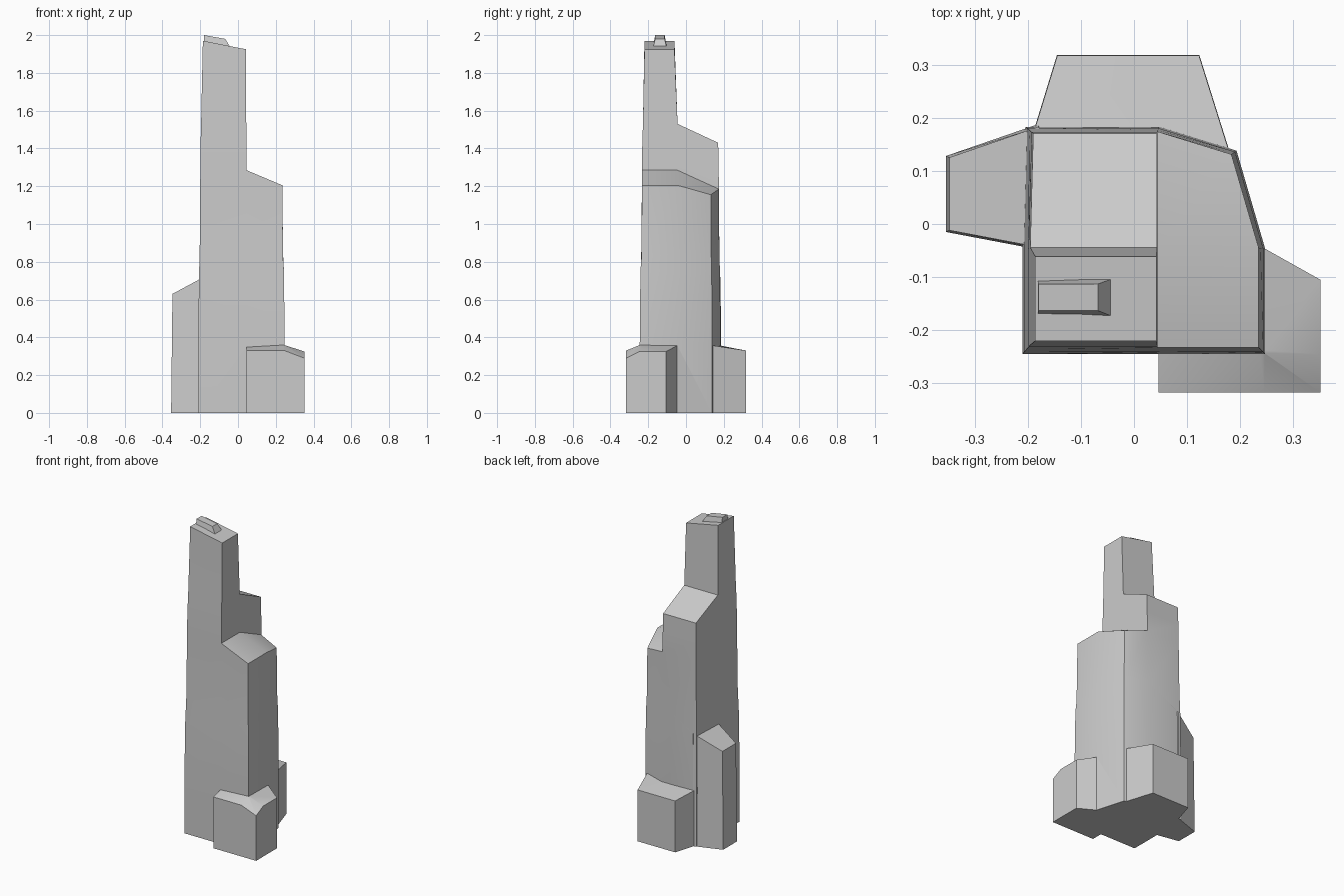
import bpy, bmesh

if "Cube" in bpy.data.objects:
    bpy.data.objects.remove(bpy.data.objects["Cube"])


def make_object(name, bm):
    bmesh.ops.recalc_face_normals(bm, faces=bm.faces[:])
    me = bpy.data.meshes.new(name)
    bm.to_mesh(me)
    bm.free()
    ob = bpy.data.objects.new(name, me)
    bpy.context.collection.objects.link(ob)
    return ob


def bridge(bm, low, high):
    n = len(low)
    for i in range(n):
        j = (i + 1) % n
        bm.faces.new((low[i], low[j], high[j], high[i]))


def block(name, outline, peak, taper=0.985):
    """Rock buttress: vertical sides and a roof fanned out from its peak."""
    bm = bmesh.new()
    px, py, pz = peak
    low = [bm.verts.new((x, y, 0)) for x, y, z in outline]
    high = [bm.verts.new((px + (x - px) * taper, py + (y - py) * taper, z))
            for x, y, z in outline]
    bridge(bm, low, high)
    bm.faces.new(low[::-1])
    top = bm.verts.new(peak)
    n = len(high)
    for i in range(n):
        bm.faces.new((high[i], high[(i + 1) % n], top))
    return make_object(name, bm)


# Column footprint corners; each ring scales these inwards as it rises
PLAN = dict(a=(-.21, -.245), g=(.047, -.245), b=(.247, -.245), c=(.247, -.047),
            d=(.193, .138), e=(.047, .183), f=(-.204, .183), m=(-.21, -.048),
            k=(.047, -.048))
bm = bmesh.new()


def ring(names, scale, heights):
    return [bm.verts.new((PLAN[n][0] * scale, PLAN[n][1] * scale, z))
            for n, z in zip(names, heights)]


# Lower column with the faceted right side
names = "agbcdefm"
levels = [(1.0, [0] * 8),
          (1.0, [.36] * 8),
          (.985, [.71, .735, .75, .75, .75, .73, .71, .71]),
          (.965, [.868, .845, .82, .845, .84, .845, .868, .868]),
          (.95, [1.285, 1.285, 1.205, 1.205, 1.155, 1.185, 1.185, 1.285])]
prev = None
for scale, heights in levels:
    cur = ring(names, scale, heights)
    if prev:
        bridge(bm, prev, cur)
    else:
        bm.faces.new(cur[::-1])
    prev = cur

# Sloping right shoulder
a, g, b, c, d, e, f, m = prev
k = ring("k", .95, [1.285])[0]
bm.faces.new((g, b, c, k))
bm.faces.new((k, c, d, e))

# Middle tower, ending in the sloping rear shelf
prev = [a, g, k, e, f, m]
for scale, heights in [(.945, [1.42, 1.42, 1.40, 1.31, 1.31, 1.42]),
                       (.93, [1.53, 1.53, 1.53, 1.43, 1.43, 1.53])]:
    cur = ring("agkefm", scale, heights)
    bridge(bm, prev, cur)
    prev = cur
a, g, k, e, f, m = prev
bm.faces.new((k, e, f, m))

# Top tower
top = [bm.verts.new(p) for p in [(-.186, -.22, 1.97), (.042, -.22, 1.925),
                                 (.042, -.061, 1.925), (-.186, -.061, 1.97)]]
bridge(bm, [a, g, k, m], top)
bm.faces.new(top)
pillar = make_object("rock_pillar", bm)

parts = [
    block("back_buttress", [(-.145, .318, .33), (-.192, .165, .36), (-.1, .0, .36),
                            (.1, .0, .36), (.185, .12, .36), (.123, .318, .33)],
          (0, .13, .362), .995),
    block("left_buttress", [(-.354, .128, .63), (-.354, -.015, .63), (-.18, -.048, .72),
                            (-.1, .0, .72), (-.1, .1, .72), (-.18, .188, .72)],
          (-.18, .06, .72), .96),
    block("front_right_buttress", [(.046, -.317, .33), (.245, -.317, .33), (.351, -.317, .29),
                                   (.351, -.245, .325), (.351, -.105, .325), (.235, -.04, .36),
                                   (.1, -.1, .36), (.046, -.2, .36)],
          (.243, -.243, .36), 1.0),
]

# Small crest on the summit
bm = bmesh.new()
low = [bm.verts.new(p) for p in [(-.182, -.178, 1.92), (-.03, -.178, 1.92),
                                 (-.03, -.099, 1.92), (-.182, -.099, 1.92)]]
high = [bm.verts.new(p) for p in [(-.18, -.163, 2.0), (-.068, -.163, 1.98),
                                  (-.068, -.113, 1.98), (-.18, -.113, 2.0)]]
bridge(bm, low, high)
bm.faces.new(low[::-1])
bm.faces.new(high)
parts.append(make_object("summit_crest", bm))

# Fuse everything into one rock
bpy.context.view_layer.objects.active = pillar
pillar.select_set(True)
for part in parts:
    mod = pillar.modifiers.new("fuse", 'BOOLEAN')
    mod.operation = 'UNION'
    mod.solver = 'EXACT'
    mod.object = part
    bpy.ops.object.modifier_apply(modifier=mod.name)
    bpy.data.objects.remove(part)
bpy.ops.object.shade_smooth_by_angle(angle=0.5)
